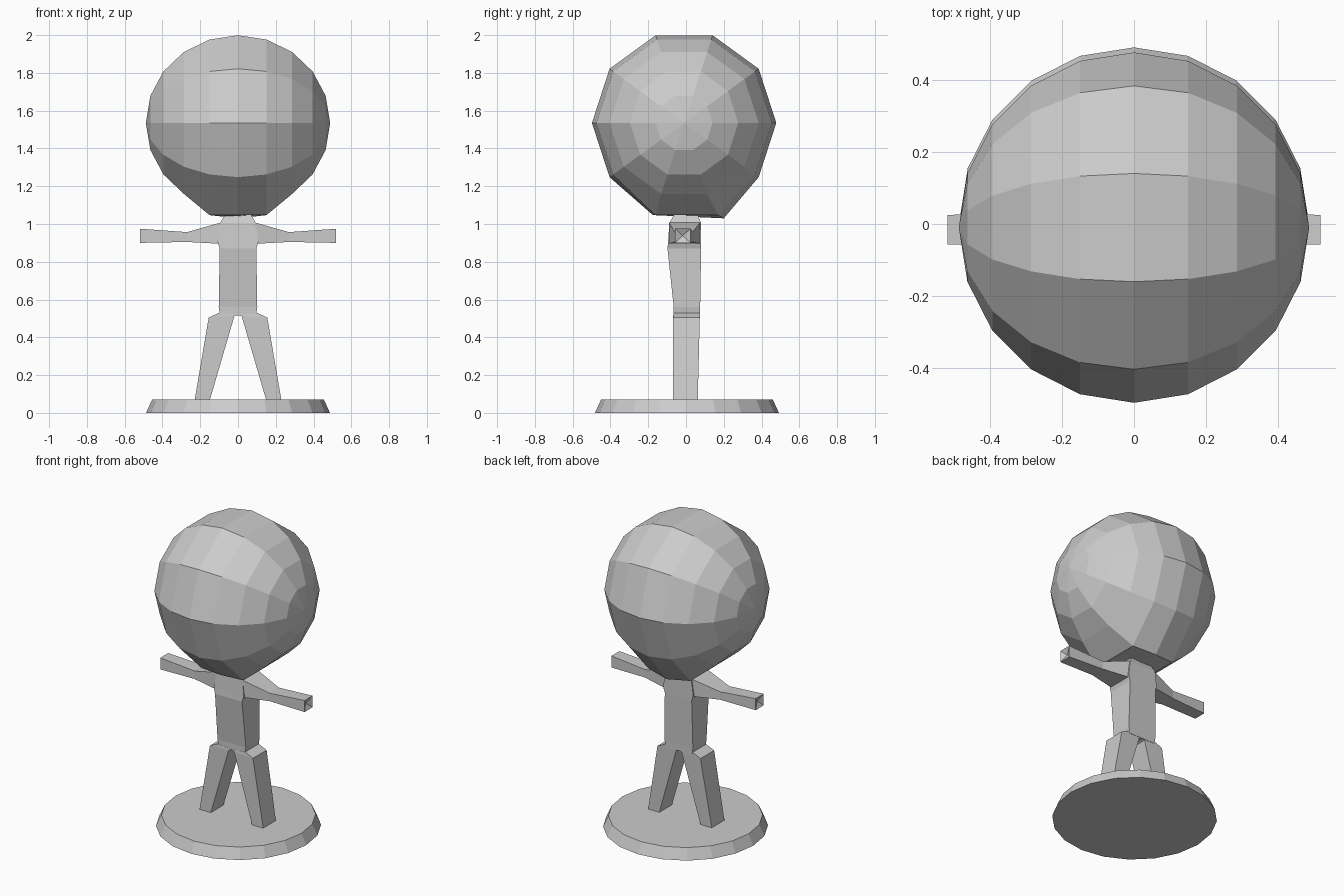
import bpy, bmesh
from math import sin, cos, radians

if "Cube" in bpy.data.objects:
    bpy.data.objects.remove(bpy.data.objects["Cube"])


def loft(name, rings, mirror=False):
    """Skin a list of equal-length point rings; collapsed rings become tips."""
    bm = bmesh.new()
    vr = [[bm.verts.new(p) for p in r] for r in rings]
    n = len(rings[0])
    for a, b in zip(vr, vr[1:]):
        for i in range(n):
            j = (i + 1) % n
            bm.faces.new((a[i], a[j], b[j], b[i]))
    bm.faces.new(vr[0])
    bm.faces.new(vr[-1])
    bmesh.ops.remove_doubles(bm, verts=bm.verts[:], dist=0.0005)
    bmesh.ops.recalc_face_normals(bm, faces=bm.faces[:])
    me = bpy.data.meshes.new(name)
    bm.to_mesh(me)
    bm.free()
    ob = bpy.data.objects.new(name, me)
    bpy.context.collection.objects.link(ob)
    if mirror:
        m = ob.modifiers.new("mirror", 'MIRROR')
        m.use_clip = False
        m.use_mirror_merge = False
    return ob


def flat_ring(x0, x1, y0, y1, z0, z1):
    """Rectangle crossing the body, z0 at x0 and z1 at x1."""
    return [(x0, y0, z0), (x1, y0, z1), (x1, y1, z1), (x0, y1, z0)]


def arm_ring(x, y0, y1, z0, z1):
    return [(x, y0, z0), (x, y1, z0), (x, y1, z1), (x, y0, z1)]


# round base
bpy.ops.mesh.primitive_cone_add(vertices=20, radius1=0.487, radius2=0.455,
                                depth=0.07, location=(0, 0.005, 0.035))
bpy.context.object.name = "base"

# faceted ball head, poles along x
R, CY, CZ = 0.488, -0.01, 1.535
rings = []
for k in range(11):
    t = radians(18 * k)
    r = R * sin(t)
    rings.append([(-R * cos(t), CY + r * cos(radians(36 * i)),
                   CZ + r * sin(radians(36 * i))) for i in range(10)])
head = loft("head", rings)
# underside pulled down toward the neck
for v in head.data.vertices:
    if abs(v.co.x) < 0.17 and v.co.z < 1.12:
        back = v.co.y > CY
        mid = abs(v.co.x) < 0.05
        v.co.z = 1.03 if back and mid else 1.047
        v.co.y = (0.20 if mid else 0.17) if back else (-0.175 if mid else -0.16)

# torso, shoulders and neck
torso = [(0.095, -0.065, 0.075, 0.515), (0.102, -0.065, 0.075, 0.56),
         (0.097, -0.098, 0.08, 0.87), (0.108, -0.095, 0.08, 0.905),
         (0.095, -0.088, 0.08, 1.005), (0.065, -0.06, 0.06, 1.055)]
loft("torso", [flat_ring(-w, w, a, b, z, z) for w, a, b, z in torso])

# arms with dented ends
loft("arm", [arm_ring(0.09, -0.09, 0.075, 0.895, 1.008),
             arm_ring(0.27, -0.06, 0.035, 0.905, 0.957),
             arm_ring(0.52, -0.057, 0.025, 0.90, 0.975),
             arm_ring(0.50, -0.018, -0.018, 0.938, 0.938)], mirror=True)

# legs with wedge hips
loft("leg", [flat_ring(0.15, 0.23, -0.068, 0.062, 0.065, 0.065),
             flat_ring(0.02, 0.155, -0.068, 0.073, 0.51, 0.505),
             flat_ring(0.0, 0.10, -0.066, 0.073, 0.522, 0.53)], mirror=True)
